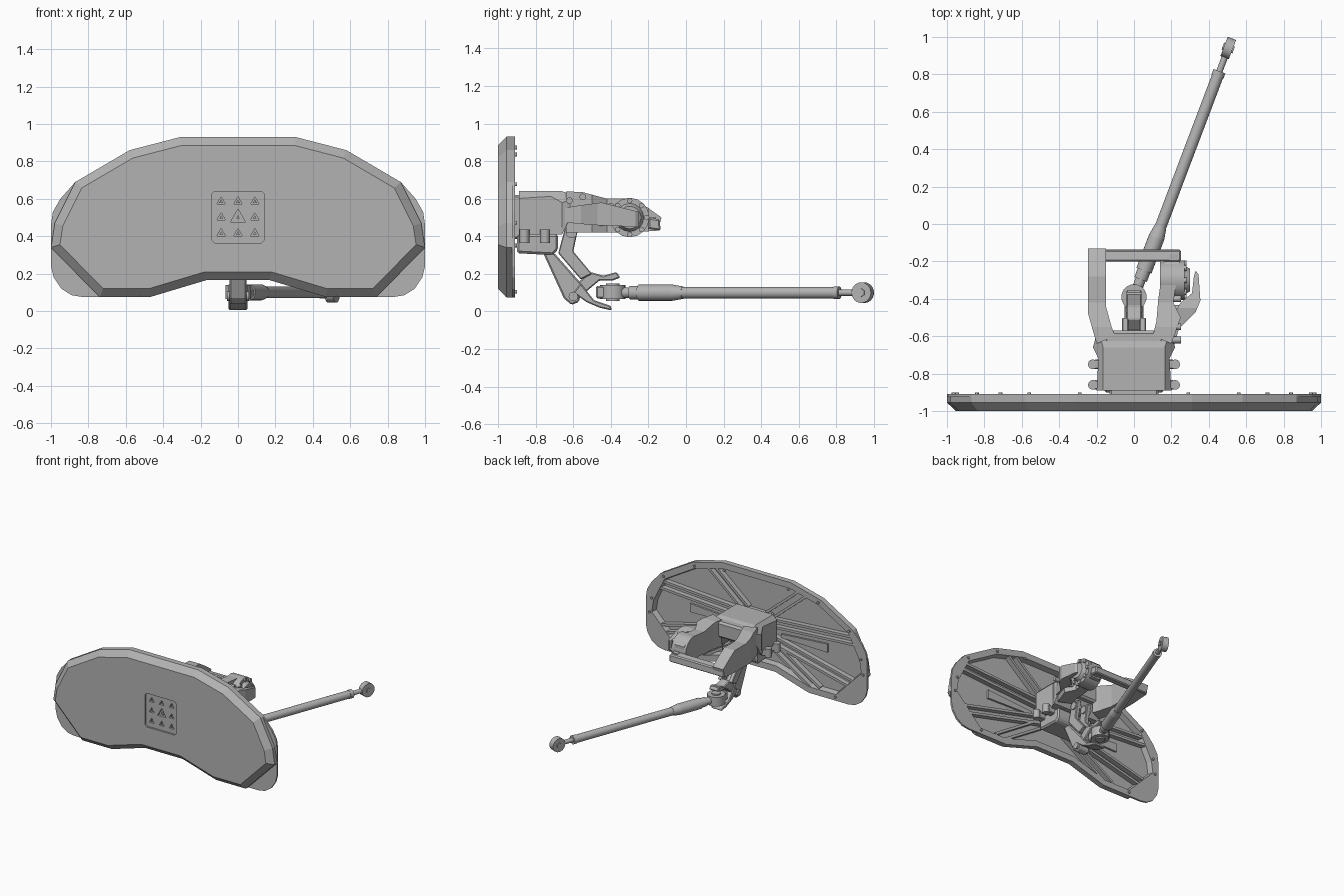
import bpy, bmesh, math
from mathutils import Vector, Matrix

cube = bpy.data.objects.get("Cube")
if cube:
    bpy.data.objects.remove(cube)

metal = bpy.data.materials.new("plain_grey_metal")
metal.use_nodes = True
GREY = (0.45, 0.45, 0.45, 1)
metal.diffuse_color = GREY
metal.node_tree.nodes["Principled BSDF"].inputs["Base Color"].default_value = GREY


def finish(name, bm):
    bmesh.ops.recalc_face_normals(bm, faces=bm.faces)
    me = bpy.data.meshes.new(name)
    bm.to_mesh(me)
    bm.free()
    me.materials.append(metal)
    ob = bpy.data.objects.new(name, me)
    bpy.context.collection.objects.link(ob)
    return ob


def place(axis, a, b, t):
    return {"x": (t, a, b), "y": (a, t, b), "z": (a, b, t)}[axis]


def loft(name, rings):
    """Skin a stack of equal loops and cap both ends."""
    bm = bmesh.new()
    vs = [[bm.verts.new(p) for p in r] for r in rings]
    n = len(vs[0])
    for a, b in zip(vs, vs[1:]):
        for i in range(n):
            bm.faces.new((a[i], a[(i + 1) % n], b[(i + 1) % n], b[i]))
    bm.faces.new(vs[0])
    bm.faces.new(vs[-1])
    return finish(name, bm)


def prism(name, pts, axis, lo, hi, bevel=0):
    ob = loft(name, [[place(axis, a, b, t) for a, b in pts] for t in (lo, hi)])
    if bevel:
        mod = ob.modifiers.new("edge", "BEVEL")
        mod.width, mod.segments, mod.limit_method = bevel, 1, "ANGLE"
    return ob


def box(name, x, y, z, bevel=0):
    return prism(name, [(x[0], y[0]), (x[1], y[0]), (x[1], y[1]), (x[0], y[1])], "z", *z, bevel)


def rod(name, p, q, r1, r2=None, sides=20):
    p, q = Vector(p), Vector(q)
    bm = bmesh.new()
    m = Matrix.Translation((p + q) / 2) @ (q - p).to_track_quat("Z", "Y").to_matrix().to_4x4()
    bmesh.ops.create_cone(bm, cap_ends=True, segments=sides, radius1=r1,
                          radius2=r1 if r2 is None else r2, depth=(q - p).length, matrix=m)
    for f in bm.faces:
        f.smooth = len(f.verts) == 4
    for e in bm.edges:
        e.smooth = not any(len(f.verts) > 4 for f in e.link_faces)
    return finish(name, bm)


def boolean(ob, cutter, op="DIFFERENCE"):
    mod = ob.modifiers.new("cut", "BOOLEAN")
    mod.object, mod.operation, mod.solver = cutter, op, "EXACT"
    bpy.context.view_layer.update()
    dg = bpy.context.evaluated_depsgraph_get()
    ob.data = bpy.data.meshes.new_from_object(ob.evaluated_get(dg))
    ob.modifiers.clear()
    bpy.data.objects.remove(cutter)
    return ob


def offset(pts, d):
    """Inset a closed clockwise outline by d with mitred corners."""
    out, n = [], len(pts)
    for i in range(n):
        p, a, b = Vector(pts[i]), Vector(pts[i - 1]), Vector(pts[(i + 1) % n])
        n1, n2 = [Vector((v.y, -v.x)).normalized() for v in (p - a, b - p)]
        s = n1 + n2
        out.append(tuple(p + s * (d / (1 + n1.dot(n2)))))
    return out


def triangle(x, z, r):
    return [(x + r * math.sin(k * math.tau / 3), z + r * math.cos(k * math.tau / 3)) for k in range(3)]


def mirrored(pts, s):
    return [(s * a, b) for a, b in pts]


# Broad shield with chamfered front and raised rim behind
half = [(0.31, 0.93), (0.58, 0.86), (0.87, 0.69), (0.98, 0.47), (1.0, 0.34),
        (0.74, 0.075), (0.47, 0.075), (0.17, 0.165)]
outline = half + mirrored(half[::-1], -1)
ring = lambda d, y: [(x, y, z) for x, z in offset(outline, d)]
shield = loft("shield", [ring(0.045, -1), ring(0, -0.955), ring(0, -0.91),
                         ring(0.05, -0.91), ring(0.06, -0.955)])
pocket = offset([(-0.14, 0.38), (-0.14, 0.625), (-0.125, 0.64), (0.125, 0.64),
                 (0.14, 0.625), (0.14, 0.38), (0.125, 0.365), (-0.125, 0.365)], 0)
boolean(shield, prism("pocket", pocket, "y", -1.1, -0.985))
for i in range(3):
    for k in range(3):
        r = 0.045 if i == k == 1 else 0.026
        tri = triangle(0.09 * (i - 1), 0.5 + 0.085 * (k - 1), r)
        boolean(shield, prism("hole", tri, "y", -1.1, -0.965))
        prism("mount_stud", triangle(0.09 * (i - 1), 0.5 + 0.085 * (k - 1), 0.012), "y", -0.967, -0.98)

# Rounded corner webs, back ribs and rim bolts
for s in (1, -1):
    prism("lower_corner_web", mirrored([(1, 0.34), (1, 0.24), (0.985, 0.18), (0.945, 0.12), (0.89, 0.085),
                                        (0.83, 0.075), (0.74, 0.075)], s), "y", -0.925, -0.91)
    prism("upper_corner_web", mirrored([(0.87, 0.69), (0.95, 0.6), (0.99, 0.53), (1, 0.46), (1, 0.34),
                                        (0.98, 0.47)], s), "y", -0.925, -0.91)
    for a, b in (((0.1, 0.6), (0.42, 0.87)), ((0.12, 0.55), (0.88, 0.6)),
                 ((0.12, 0.42), (0.86, 0.24)), ((0.1, 0.4), (0.55, 0.11))):
        a, b = Vector(a), Vector(b)
        side = (b - a).orthogonal().normalized()
        for k in (-1, 1):
            c = side * 0.03 * k
            bar = [a + c - side * 0.01, b + c - side * 0.01, b + c + side * 0.01, a + c + side * 0.01]
            prism("back_rib", mirrored(bar, s), "y", -0.96, -0.915)
    prism("rib_wedge", mirrored([(0.2, 0.47), (0.62, 0.5), (0.62, 0.43), (0.2, 0.44)], s), "y", -0.96, -0.94)
    for x, z in offset(half, 0)[1:6] + [(0.3, 0.9)]:
        rod("rim_bolt", (s * x * 0.965, -0.912, 0.5 + (z - 0.5) * 0.93),
            (s * x * 0.965, -0.9, 0.5 + (z - 0.5) * 0.93), 0.01, sides=8)

# Neck and housing
box("neck", (-0.13, 0.13), (-0.96, -0.87), (0.385, 0.62), 0.01)
housing = prism("housing", [(-0.89, 0.41), (-0.89, 0.64), (-0.66, 0.64), (-0.6, 0.62), (-0.6, 0.53),
                            (-0.66, 0.41)], "x", -0.3, 0.3)
plan = [(0.2, -0.89), (0.19, -0.72), (0.22, -0.66), (0.2, -0.59)]
boolean(housing, prism("plan", plan + mirrored(plan[::-1], -1), "z", 0.3, 0.8), "INTERSECT")
section = [(0.2, 0.3), (0.22, 0.45), (0.22, 0.58), (0.16, 0.645)]
boolean(housing, prism("section", section + mirrored(section[::-1], -1), "y", -1, 0), "INTERSECT")
for i in (-1, 0, 1):
    boolean(housing, prism("vent", triangle(0.1 * i, 0.57, 0.03), "y", -0.64, -0.5))
prism("housing_base", [(-0.9, 0.31), (-0.9, 0.41), (-0.68, 0.41), (-0.68, 0.33), (-0.71, 0.3)],
      "x", -0.16, 0.16, 0.012)
box("top_collar", (-0.16, 0.16), (-0.64, -0.57), (0.5, 0.63), 0.015)
for s in (1, -1):
    for y in (-0.86, -0.75):
        box("lug_block", tuple(sorted((s * 0.14, s * 0.215))), (y - 0.025, y + 0.025), (0.37, 0.43), 0.006)
        rod("lug_pin", (s * 0.22, y, 0.365), (s * 0.22, y, 0.435), 0.026, sides=12)

# Twin fork arms joined by a rear crossbar
profile = [(-0.66, 0.42), (-0.66, 0.64), (-0.55, 0.635), (-0.42, 0.6), (-0.28, 0.6), (-0.2, 0.55),
           (-0.13, 0.5), (-0.15, 0.43), (-0.3, 0.42), (-0.5, 0.42)]
arm_plan = [(0.245, -0.13), (0.245, -0.48), (0.2, -0.64), (0.1, -0.6), (0.12, -0.55), (0.15, -0.44), (0.15, -0.13)]
for s, name in ((-1, "right_arm"), (1, "left_arm")):
    arm = prism(name, profile, "x", -0.3, 0.3)
    shape = arm_plan if s < 0 else [(0.245, -0.2), (0.21, -0.42), (0.25, -0.5), (0.2, -0.64), (0.1, -0.6),
                                   (0.12, -0.52), (0.13, -0.4), (0.16, -0.2)]
    boolean(arm, prism("plan", mirrored(shape, s), "z", 0.3, 0.8), "INTERSECT")
prism("crossbar", [(-0.2, 0.44), (-0.2, 0.5), (-0.14, 0.49), (-0.135, 0.43)], "x", -0.245, 0.25, 0.008)
box("crossbar_link", (0.19, 0.235), (-0.25, -0.16), (0.44, 0.5))

# Round joint with bolts and a curved outer claw
rod("joint_drum", (0.14, -0.3, 0.5), (0.27, -0.3, 0.5), 0.105, sides=16)
rod("joint_cap", (0.27, -0.3, 0.5), (0.3, -0.3, 0.5), 0.075, 0.06, 16)
for k in range(8):
    a = k * math.tau / 8
    y, z = -0.3 + 0.09 * math.cos(a), 0.5 + 0.09 * math.sin(a)
    rod("joint_bolt", (0.265, y, z), (0.282, y, z), 0.015, sides=8)
claw = prism("claw", [(0.2, -0.7), (0.24, -0.56), (0.33, -0.47), (0.355, -0.41), (0.345, -0.27), (0.33, -0.25),
                      (0.32, -0.28), (0.31, -0.37), (0.25, -0.42), (0.2, -0.5)], "z", 0.3, 0.8)
boolean(claw, prism("side", [(-0.73, 0.53), (-0.71, 0.48), (-0.5, 0.46), (-0.25, 0.45), (-0.25, 0.53),
                             (-0.45, 0.58), (-0.6, 0.56)], "x", 0.1, 0.4), "INTERSECT")
for y, z in ((-0.62, 0.59), (-0.55, 0.61), (-0.4, 0.56), (-0.45, 0.47)):
    rod("arm_bolt", (0.2, y, z), (0.25, y, z), 0.018, sides=8)

# Lower hanging struts and two-fingered gripper
for s in (1, -1):
    prism("strut", [(-0.64, 0.46), (-0.57, 0.46), (-0.6, 0.32), (-0.5, 0.2), (-0.56, 0.17), (-0.68, 0.31)],
          "x", s * 0.03, s * 0.065, 0.005)
    rod("strut_pin", (s * 0.02, -0.61, 0.42), (s * 0.075, -0.61, 0.42), 0.03, sides=12)
prism("hanger", [(-0.76, 0.31), (-0.7, 0.31), (-0.55, 0.14), (-0.57, 0.05), (-0.61, 0.035), (-0.65, 0.07)],
      "x", -0.045, 0.045, 0.008)
prism("upper_finger", [(-0.58, 0.15), (-0.51, 0.21), (-0.44, 0.19), (-0.37, 0.21), (-0.35, 0.18), (-0.39, 0.165),
                       (-0.46, 0.165), (-0.55, 0.09)], "x", -0.04, 0.04, 0.006)
prism("lower_finger", [(-0.6, 0.1), (-0.56, 0.15), (-0.49, 0.06), (-0.4, 0.03), (-0.395, 0.005), (-0.46, 0.02),
                       (-0.53, 0.05)], "x", -0.05, 0.05, 0.006)
rod("hanger_pin", (-0.06, -0.6, 0.08), (0.06, -0.6, 0.08), 0.025, sides=12)

# Long angled push rod with an eye at each end
start = Vector((0, -0.39, 0.1))
axis = Vector((0.354, 0.935, 0)).normalized()
across = axis.cross(Vector((0, 0, 1)))
at = lambda d: start + axis * d
rod("front_eye", (0, -0.39, 0.065), (0, -0.39, 0.14), 0.068, sides=20)
rod("front_eye_pin", (0, -0.39, 0.055), (0, -0.39, 0.15), 0.035, sides=12)
box("front_eye_shank", (-0.045, 0.045), (-0.48, -0.39), (0.07, 0.135), 0.008)
for name, a, b, r1, r2 in (("front_stem", 0.05, 0.12, 0.028, 0.028), ("front_nut", 0.1, 0.19, 0.036, 0.036),
                           ("sleeve", 0.15, 0.34, 0.043, 0.043), ("sleeve_taper", 0.34, 0.4, 0.043, 0.033),
                           ("shaft", 0.38, 1.26, 0.031, 0.031), ("shaft_cap", 1.26, 1.29, 0.034, 0.034),
                           ("rear_stem", 1.28, 1.37, 0.017, 0.017)):
    rod(name, at(a), at(b), r1, r2)
hub = at(1.423)
rod("rear_eye", hub - across * 0.024, hub + across * 0.024, 0.055, sides=24)
rod("rear_eye_pin", hub - across * 0.031, hub + across * 0.031, 0.022, sides=6)
